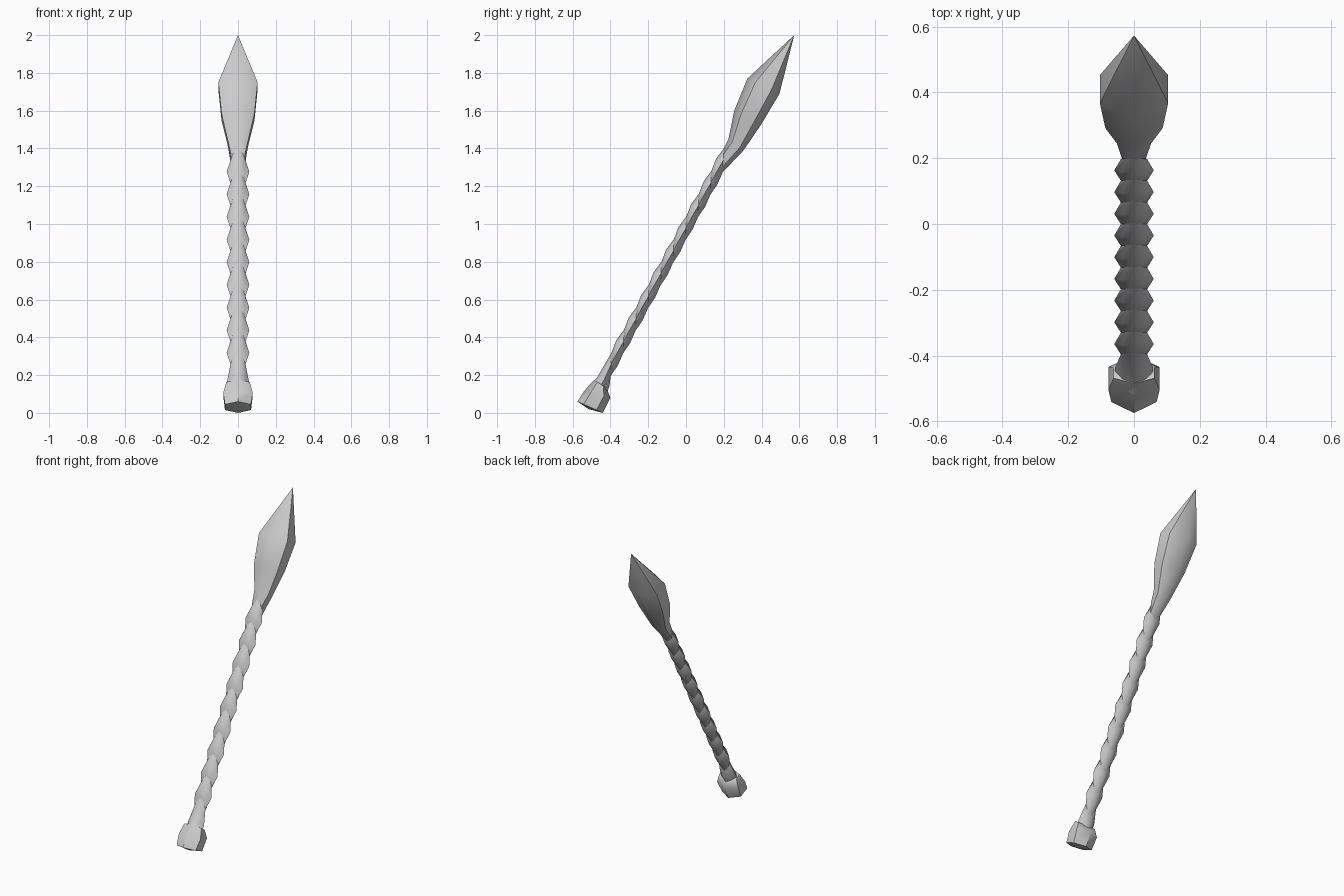
import bpy, bmesh
from math import sin, cos, pi

if "Cube" in bpy.data.objects:
    bpy.data.objects.remove(bpy.data.objects["Cube"])


def hexa():
    # (front-back factor, width factor) with a point at front and back
    return [(cos(i * pi / 3), sin(i * pi / 3) / sin(pi / 3)) for i in range(6)]


def lens():
    # four-cornered section with slightly rounded sides
    c = 0.62
    return [(1, 0), (c, c), (0, 1), (-c, c), (-1, 0), (-c, -c), (0, -1), (c, -c)]


def loft(bm, rings, section, tip=None, base=None):
    # each ring: front y, front z, back y, back z, half width
    loops = []
    for fy, fz, by, bz, w in rings:
        cy, cz, hy, hz = (fy + by) / 2, (fz + bz) / 2, (fy - by) / 2, (fz - bz) / 2
        loops.append([bm.verts.new((w * s, cy + c * hy, cz + c * hz)) for c, s in section])
    n = len(section)
    for a, b in zip(loops, loops[1:]):
        for i in range(n):
            j = (i + 1) % n
            bm.faces.new((a[i], a[j], b[j], b[i]))
    for loop, point in ((loops[0], base), (loops[-1], tip)):
        if point:
            p = bm.verts.new(point)
            for i in range(n):
                bm.faces.new((loop[i], loop[(i + 1) % n], p))
        else:
            bm.faces.new(loop)


def finish(bm, name, angle):
    bmesh.ops.recalc_face_normals(bm, faces=bm.faces)
    mesh = bpy.data.meshes.new(name)
    bm.to_mesh(mesh)
    bm.free()
    ob = bpy.data.objects.new(name, mesh)
    bpy.context.collection.objects.link(ob)
    bpy.ops.object.select_all(action='DESELECT')
    bpy.context.view_layer.objects.active = ob
    ob.select_set(True)
    bpy.ops.object.shade_smooth_by_angle(angle=angle)


# Twisted-looking shaft: oblique beads stacked along the leaning axis
STEP_Y, STEP_Z = 0.066, 0.12
bm = bmesh.new()
for k in range(9):
    y, z = -STEP_Y * k, -STEP_Z * k
    loft(bm, [
        (0.134 + y, 1.28 + z, 0.129 + y, 1.155 + z, 0.040),
        (0.159 + y, 1.345 + z, 0.167 + y, 1.211 + z, 0.060),
        (0.200 + y, 1.40 + z, 0.195 + y, 1.275 + z, 0.040),
    ], lens())
finish(bm, "shaft_beads", 1.0)

# Flared collar between shaft and pommel
bm = bmesh.new()
loft(bm, [
    (-0.52, 0.14, -0.415, 0.115, 0.055),
    (-0.47, 0.188, -0.405, 0.145, 0.058),
    (-0.394, 0.32, -0.399, 0.195, 0.040),
], lens())
finish(bm, "collar", 1.0)

# Six-sided pommel
bm = bmesh.new()
loft(bm, [
    (-0.575, 0.06, -0.44, 0.0, 0.069),
    (-0.54, 0.115, -0.40, 0.08, 0.078),
    (-0.485, 0.175, -0.42, 0.13, 0.062),
], hexa(), base=(0, -0.515, 0.02))
finish(bm, "pommel", 0.8)

# Six-sided bud-shaped head with a sharp tip
bm = bmesh.new()
loft(bm, [
    (0.20, 1.40, 0.195, 1.275, 0.036),
    (0.225, 1.45, 0.305, 1.39, 0.052),
    (0.255, 1.60, 0.40, 1.53, 0.087),
    (0.325, 1.77, 0.495, 1.69, 0.104),
], hexa(), tip=(0, 0.573, 2.0))
finish(bm, "head", 1.0)
